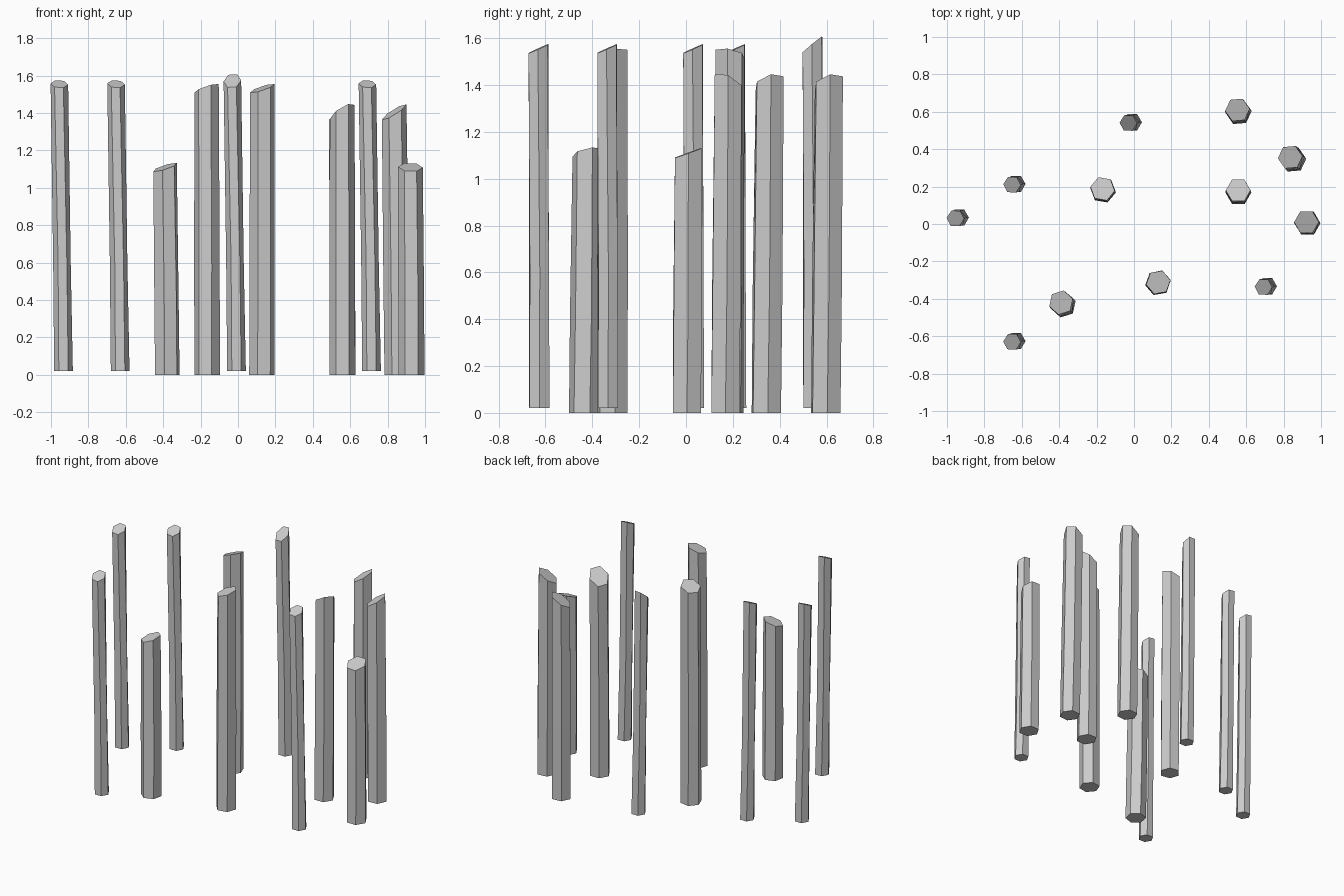
import bpy, bmesh
from math import cos, sin, radians

if "Cube" in bpy.data.objects:
    bpy.data.objects.remove(bpy.data.objects["Cube"], do_unlink=True)

stone = bpy.data.materials.new("grey_stone")
stone.use_nodes = True
GREY = (0.6, 0.6, 0.6, 1)
stone.diffuse_color = GREY
stone.node_tree.nodes["Principled BSDF"].inputs["Base Color"].default_value = GREY


def column(name, base, top, z0, height, radii, angles, slope):
    """Six-sided shaft: base, middle and sloping top rings, joined by quads."""
    bm = bmesh.new()
    levels = (z0, (z0 + height) * 0.38, height)
    rings = []
    for i, (z, r, a) in enumerate(zip(levels, radii, angles)):
        t = (z - z0) / (height - z0)
        cx = base[0] + (top[0] - base[0]) * t
        cy = base[1] + (top[1] - base[1]) * t
        ring = []
        for k in range(6):
            ang = radians(a + 60 * k)
            dx, dy = r * cos(ang), r * sin(ang)
            dz = slope[0] * dx + slope[1] * dy if i == 2 else 0
            ring.append(bm.verts.new((cx + dx, cy + dy, z + dz)))
        rings.append(ring)
    for low, high in zip(rings, rings[1:]):
        for k in range(6):
            n = (k + 1) % 6
            bm.faces.new((low[k], low[n], high[n], high[k]))
    bm.faces.new(rings[0][::-1])
    bm.faces.new(rings[2])
    mesh = bpy.data.meshes.new(name)
    bm.to_mesh(mesh)
    bm.free()
    mesh.materials.append(stone)
    bpy.context.collection.objects.link(bpy.data.objects.new(name, mesh))


# Slender columns, leaning and twisting slightly
thin = [
    ("far_right_thin_column", -0.955, 0.03, (-0.05, 0.45)),
    ("back_right_thin_column", -0.652, 0.21, (-0.05, 0.45)),
    ("front_right_thin_column", -0.652, -0.63, (-0.05, 0.45)),
    ("back_thin_column", -0.03, 0.54, (0.1, 0.82)),
    ("front_left_thin_column", 0.692, -0.337, (-0.05, 0.45)),
]
for name, x, y, slope in thin:
    height = 1.572 if name.startswith("back_thin") else 1.555
    column(name, (x + 0.022, y + 0.004), (x, y), 0.02, height,
           (0.05, 0.047, 0.047), (0, 4, -3), slope)

# Thick columns: base centre, top centre, height, turn, top slope
thick = [
    ("short_right_column", (-0.378, -0.432), (-0.39, -0.42), 1.11, 18, (0.31, 0.19)),
    ("short_left_column", (0.928, 0.004), (0.922, 0.01), 1.11, 0, (-0.03, 0.36)),
    ("tall_right_column", (-0.165, 0.18), (-0.168, 0.188), 1.532, -10, (0.33, -0.18)),
    ("tall_left_column", (0.128, -0.315), (0.13, -0.312), 1.532, 10, (0.32, 0.18)),
    ("back_left_column", (0.56, 0.597), (0.553, 0.61), 1.405, 5, (0.6, 0.25)),
    ("inner_left_column", (0.558, 0.168), (0.557, 0.18), 1.405, 0, (0.56, -0.43)),
    ("outer_left_column", (0.852, 0.343), (0.835, 0.357), 1.405, 5, (0.6, 0.25)),
]
for name, base, top, height, turn, slope in thick:
    column(name, base, top, 0.0, height, (0.069, 0.069, 0.066),
           (turn, turn + 2, turn), slope)
